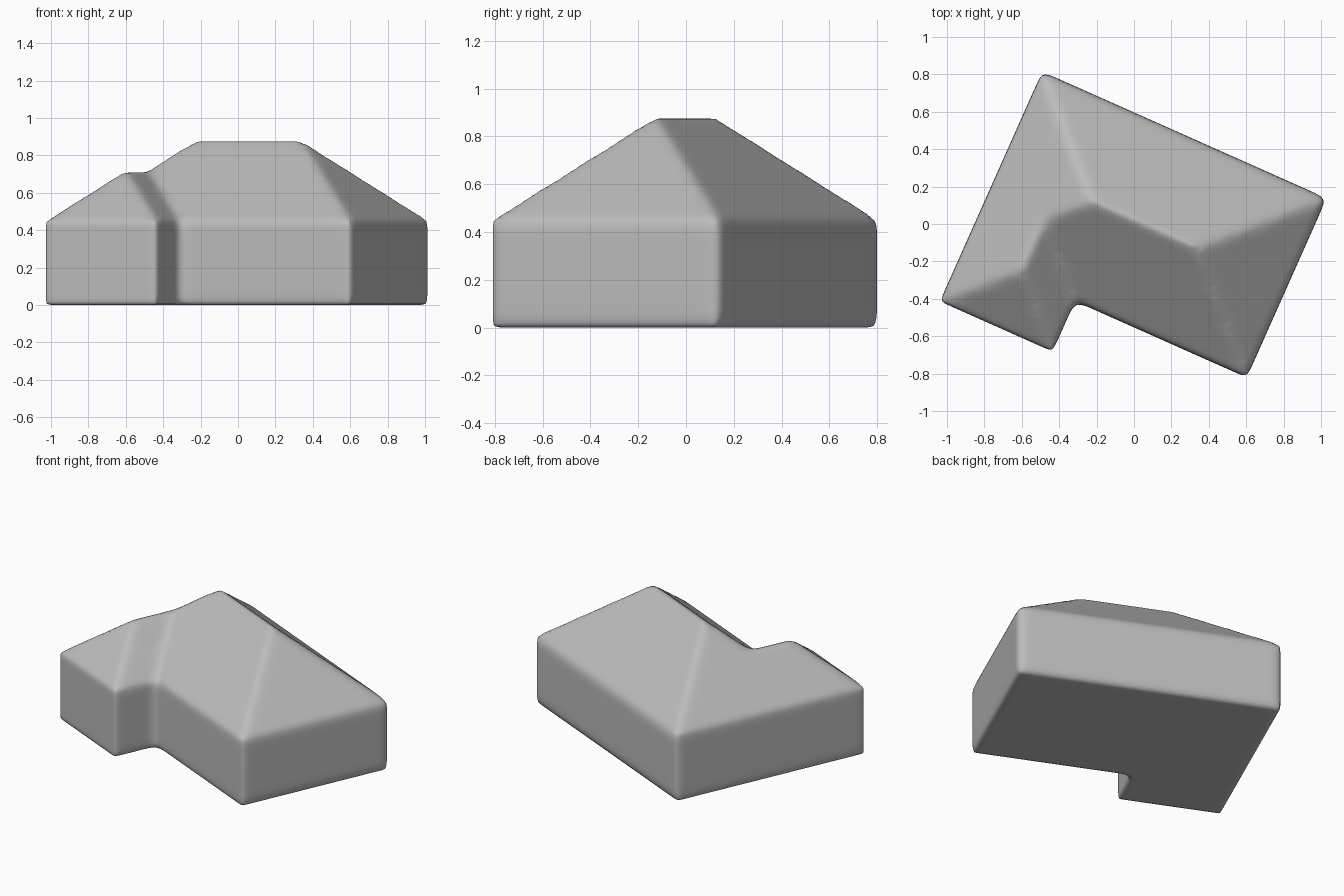
import bpy, bmesh, math

cube = bpy.data.objects.get("Cube")
if cube:
    bpy.data.objects.remove(cube, do_unlink=True)

clay = bpy.data.materials.new("plain_grey")
clay.use_nodes = True
grey = (0.5, 0.5, 0.5, 1)
clay.diffuse_color = grey
clay.node_tree.nodes["Principled BSDF"].inputs["Base Color"].default_value = grey

TURN = math.radians(-24)
EAVE = 0.45
PITCH = 0.83


def hip_block(name, x0, x1, y0, y1):
    """Closed block with a hipped roof of equal pitch on all four sides."""
    half = min(x1 - x0, y1 - y0) / 2
    top = EAVE + half * PITCH
    corners = [(x0, y0), (x1, y0), (x1, y1), (x0, y1)]
    bm = bmesh.new()
    low = [bm.verts.new((x, y, 0)) for x, y in corners]
    eave = [bm.verts.new((x, y, EAVE)) for x, y in corners]
    a = bm.verts.new((x0 + half, y0 + half, top))
    b = bm.verts.new((x1 - half, y1 - half, top))
    bm.faces.new(low[::-1])
    for i in range(4):
        j = (i + 1) % 4
        bm.faces.new((low[i], low[j], eave[j], eave[i]))
    # Ridge along x for wide blocks, along y for deep ones
    along_x = (x1 - x0) > (y1 - y0)
    tips = [a, b, b, a] if along_x else [a, a, b, b]
    for i in range(4):
        j = (i + 1) % 4
        ring = [eave[i], eave[j], tips[j]]
        if tips[i] != tips[j]:
            ring.append(tips[i])
        bm.faces.new(ring)
    bmesh.ops.recalc_face_normals(bm, faces=bm.faces)
    mesh = bpy.data.meshes.new(name)
    bm.to_mesh(mesh)
    bm.free()
    mesh.materials.append(clay)
    ob = bpy.data.objects.new(name, mesh)
    bpy.context.collection.objects.link(ob)
    ob.rotation_euler.z = TURN
    return ob


# Main house body and the side wing merged into it
house = hip_block("house", -0.78, 0.885, -0.505, 0.545)
wing = hip_block("wing_helper", -0.78, -0.12, -0.80, 0.30)
wing.hide_render = True
wing.hide_viewport = True

join = house.modifiers.new("join_wing", 'BOOLEAN')
join.operation = 'UNION'
join.solver = 'EXACT'
join.object = wing

# Soft, worn edges
remesh = house.modifiers.new("even_mesh", 'REMESH')
remesh.mode = 'VOXEL'
remesh.voxel_size = 0.025
remesh.use_smooth_shade = True
soften = house.modifiers.new("soften", 'SMOOTH')
soften.factor = 0.5
soften.iterations = 10

# Bake the stack so the helper can go
bpy.context.view_layer.update()
graph = bpy.context.evaluated_depsgraph_get()
baked = bpy.data.meshes.new_from_object(house.evaluated_get(graph))
house.modifiers.clear()
house.data = baked
baked.materials.clear()
baked.materials.append(clay)
baked.shade_smooth()
bpy.data.objects.remove(wing, do_unlink=True)
